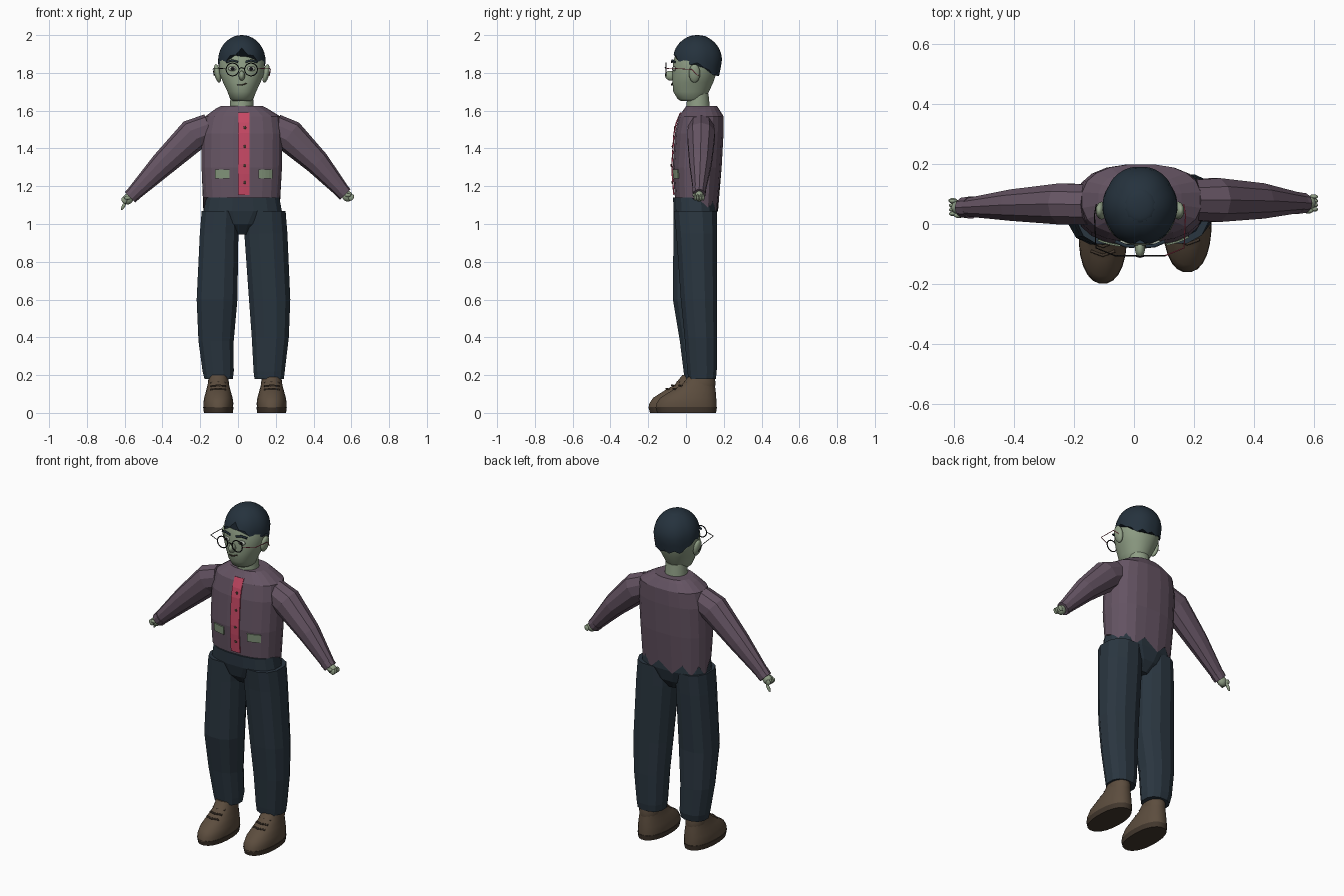
import bpy, bmesh, math
from mathutils import Vector

cube = bpy.data.objects.get("Cube")
if cube:
    bpy.data.objects.remove(cube, do_unlink=True)


def material(name, rgb):
    lin = [((c / 255 + 0.055) / 1.055) ** 2.4 for c in rgb] + [1]
    m = bpy.data.materials.new(name)
    m.use_nodes = True
    m.diffuse_color = lin
    m.node_tree.nodes["Principled BSDF"].inputs["Base Color"].default_value = lin
    return m


SKIN = material("pale green skin", (143, 158, 133))
SHIRT = material("mauve shirt", (101, 84, 99))
PANTS = material("slate trousers", (42, 54, 64))
HAIR = material("dark blue hair", (37, 50, 61))
SHOE = material("brown leather", (92, 77, 62))
SOLE = material("dark brown", (66, 55, 45))
RED = material("red placket", (198, 72, 100))
BLACK = material("black wire", (20, 20, 22))
POCKET = material("grey green pocket", (132, 150, 124))
EYE = material("eye white", (170, 178, 165))
CX = 0.02  # body centre line


def finish(bm, name, mat, smooth=False):
    bmesh.ops.recalc_face_normals(bm, faces=bm.faces)
    me = bpy.data.meshes.new(name)
    bm.to_mesh(me)
    bm.free()
    me.materials.append(mat)
    ob = bpy.data.objects.new(name, me)
    bpy.context.collection.objects.link(ob)
    if smooth:
        bpy.ops.object.select_all(action="DESELECT")
        ob.select_set(True)
        bpy.context.view_layer.objects.active = ob
        bpy.ops.object.shade_smooth_by_angle(angle=math.radians(50))
    return ob


def skin_loops(loops, name, mat, smooth=False):
    """Bridge equal closed loops of points and cap both ends."""
    bm = bmesh.new()
    rows = [[bm.verts.new(p) for p in loop] for loop in loops]
    n = len(rows[0])
    for a, b in zip(rows, rows[1:]):
        for i in range(n):
            j = (i + 1) % n
            bm.faces.new((a[i], a[j], b[j], b[i]))
    bm.faces.new(rows[0])
    bm.faces.new(rows[-1])
    return finish(bm, name, mat, smooth)


def power(v, p):
    return math.copysign(abs(v) ** p, v)


def oval(z, x0, x1, y0, y1, n, p=1.0):
    loop = []
    for i in range(n):
        a = math.tau * (i + 0.5) / n
        loop.append(Vector(((x0 + x1) / 2 + (x1 - x0) / 2 * power(math.cos(a), p),
                            (y0 + y1) / 2 + (y1 - y0) / 2 * power(math.sin(a), p), z)))
    return loop


def loft(name, rings, n, mat, p=1.0, smooth=False):
    return skin_loops([oval(*r, n, p) for r in rings], name, mat, smooth)


def tube(name, rings, n, mat, smooth=False):
    """Limb in the xz plane: rings of x, y, z, depth radius, height radius."""
    pts = [Vector(r[:3]) for r in rings]
    loops = []
    for i, r in enumerate(rings):
        t = (pts[min(i + 1, len(pts) - 1)] - pts[max(i - 1, 0)]).normalized()
        side = t.cross(Vector((0, 1, 0))).normalized()
        angles = [math.tau * (k + 0.5) / n for k in range(n)]
        loops.append([pts[i] + Vector((0, r[3] * math.cos(a), 0)) + side * r[4] * math.sin(a) for a in angles])
    return skin_loops(loops, name, mat, smooth)


def ball(name, loc, size, mat, rot=(0, 0, 0)):
    bpy.ops.mesh.primitive_uv_sphere_add(segments=14, ring_count=8, location=loc, rotation=rot)
    ob = bpy.context.object
    ob.name = name
    ob.scale = size
    ob.data.materials.append(mat)
    bpy.ops.object.shade_smooth()
    return ob


def wire(name, points, mat, r=0.003, closed=False):
    cu = bpy.data.curves.new(name, "CURVE")
    cu.dimensions = "3D"
    cu.bevel_depth = r
    cu.bevel_resolution = 1
    sp = cu.splines.new("POLY")
    sp.points.add(len(points) - 1)
    for q, p in zip(sp.points, points):
        q.co = (*p, 1)
    sp.use_cyclic_u = closed
    cu.materials.append(mat)
    bpy.context.collection.objects.link(bpy.data.objects.new(name, cu))


# Shirt body, with a ragged hem at the back
torso = [(1.14, -.185, .225, -.06, .17), (1.3, -.195, .235, -.072, .19), (1.48, -.195, .238, -.06, .2),
         (1.57, -.175, .225, -.04, .2), (1.61, -.12, .16, -.01, .175), (1.625, -.09, .13, 0, .165)]
loops = [oval(*r, 20, 0.82) for r in torso]
for i, v in enumerate(loops[0]):
    if v.y > 0.07:
        v.z = 1.06 if i % 2 else 1.12
skin_loops(loops, "shirt_body", SHIRT)


def torso_front(x, z):
    for a, b in zip(torso, torso[1:]):
        if z <= b[0]:
            break
    t = (z - a[0]) / (b[0] - a[0])
    _, x0, x1, y0, y1 = [u + (v - u) * t for u, v in zip(a, b)]
    c = min(1, abs(x - (x0 + x1) / 2) / ((x1 - x0) / 2)) ** (1 / 0.82)
    return (y0 + y1) / 2 - (y1 - y0) / 2 * math.sqrt(1 - c * c) ** 0.82


def plate(name, x0, x1, z0, z1, nx, nz, mat):
    """Thin panel that follows the front of the shirt."""
    bm = bmesh.new()
    grid = []
    for k in range(nz + 1):
        z = z0 + (z1 - z0) * k / nz
        xs = [x0 + (x1 - x0) * i / nx for i in range(nx + 1)]
        grid.append([bm.verts.new((x, torso_front(x, z) - 0.004, z)) for x in xs])
    for a, b in zip(grid, grid[1:]):
        for i in range(nx):
            bm.faces.new((a[i], a[i + 1], b[i + 1], b[i]))
    ob = finish(bm, name, mat)
    mod = ob.modifiers.new("thickness", "SOLIDIFY")
    mod.thickness = 0.006
    mod.offset = 0


plate("red_placket", 0, .06, 1.155, 1.59, 2, 8, RED)
plate("pocket_right", -.12, -.045, 1.24, 1.288, 4, 1, POCKET)
plate("pocket_left", .108, .182, 1.24, 1.288, 4, 1, POCKET)
for z in (1.22, 1.31, 1.41, 1.51):
    ball("button", (.036, torso_front(.036, z) - .008, z), (.008, .003, .008), SOLE)

# Sleeves, cuffs and hands
arms = {"left": [(.19, .08, 1.505, .07, .08), (.27, .08, 1.468, .077, .087), (.42, .077, 1.325, .062, .066),
                 (.562, .07, 1.163, .032, .038)],
        "right": [(-.15, .065, 1.505, .07, .08), (-.235, .067, 1.473, .072, .087), (-.4, .063, 1.315, .055, .066),
                  (-.565, .055, 1.148, .03, .038)]}
for side, rings in arms.items():
    s = 1 if side == "left" else -1
    tube("sleeve_" + side, rings, 10, SHIRT)
    x, y, z = rings[-1][:3]
    tube("cuff_" + side, [(x - s * .02, y, z + .02, .038, .041), (x + s * .006, y, z - .006, .034, .039)], 10, SHIRT)
    ball("palm_" + side, (x + s * .018, y, z - .016), (.03, .024, .028), SKIN, (0, s * .8, 0))
    for k in range(4):
        ball("finger_" + side, (x + s * .038, y - .021 + k * .014, z - .022), (.014, .008, .018), SKIN, (0, s * .5, 0))
    ball("thumb_" + side, (x + s * .02, y - .026, z - .01), (.017, .009, .01), SKIN)
ball("pointing_finger", (-.605, .078, 1.097), (.009, .009, .026), SKIN, (0, .5, 0))

# Trousers
loft("trouser_waist", [(.945, -.03, .075, 0, .11), (1.0, -.1, .14, -.05, .15), (1.07, -.185, .235, -.068, .168),
                       (1.14, -.172, .222, -.07, .165)], 16, PANTS, 0.8)
loft("trouser_leg_left", [(.18, .085, .245, .01, .16), (.22, .08, .25, .005, .165), (.4, .07, .272, -.01, .168),
                          (.6, .055, .28, -.03, .168), (.95, .03, .265, -.055, .168), (1.07, .03, .255, -.068, .168)],
     12, PANTS, 0.85)
loft("trouser_leg_right", [(.18, -.18, -.025, -.01, .13), (.22, -.19, -.02, -.015, .14), (.38, -.212, -.02, -.035, .14),
                           (.6, -.222, 0, -.072, .135), (.95, -.205, .005, -.07, .155), (1.07, -.195, .01, -.07, .16)],
     12, PANTS, 0.85)

# Shoes: height, half width, toe and heel
shoe = [(.025, .078, -.2, .125), (.05, .08, -.195, .125), (.08, .076, -.175, .123), (.115, .066, -.12, .12),
        (.15, .057, -.06, .115), (.2, .05, -.02, .11)]
for side, x, dy in (("left", .178, .038), ("right", -.104, 0)):
    def ring(z, w, toe, heel):
        return (z, x - w, x + w, toe + dy, heel + dy)
    loft("shoe_" + side, [ring(*r) for r in shoe], 24, SHOE, 0.9, True)
    loft("sole_" + side, [ring(0, .077, -.192, .122), ring(.03, .081, -.2, .127)], 24, SOLE, 0.9, True)
    loft("ankle_collar_" + side, [ring(.135, .055, -.025, .117), ring(.16, .057, -.022, .12),
                                  ring(.185, .053, -.015, .115)], 16, SHOE, 1, True)
    for k in range(3):
        y, z = -.105 + k * .03 + dy, .128 + k * .018
        wire("shoelace_" + side, [(x - .04, y + .015, z - .004), (x, y, z), (x + .04, y + .015, z - .004)], SOLE, .005)

# Neck and head
loft("neck", [(1.59, CX - .066, CX + .066, 0, .13), (1.69, CX - .06, CX + .06, .005, .12)], 16, SKIN, 1, True)
face = [(1.65, .045, -.025, .085), (1.662, .062, -.045, .1), (1.7, .076, -.068, .122), (1.75, .1, -.072, .145),
        (1.8, .12, -.072, .162), (1.86, .122, -.068, .172), (1.92, .105, -.05, .16), (1.97, .06, -.01, .12)]
loft("head", [(z, CX - w, CX + w, f, b) for z, w, f, b in face], 28, SKIN, 0.95, True)

# Hair cap, its lower edge following the hairline
hairline = [(0, 1.925), (.5, 1.885), (.85, 1.855), (1.4, 1.85), (1.8, 1.84), (2.2, 1.795), (3.2, 1.79)]


def hair_edge(d):
    for (a, u), (b, v) in zip(hairline, hairline[1:]):
        if d <= b:
            return u + (v - u) * (d - a) / (b - a)


def hair_point(i, t):
    d = math.tau * i / 48 - math.pi
    edge = hair_edge(abs(d)) + .008 * math.cos(i * math.pi / 2)
    z = 2 - (2 - edge) * t ** 1.7
    h = max(0, (z - 1.865) / .135)
    r = math.sqrt(max(0, 1 - h * h)) * (1 + .02 * abs(math.sin(i * math.pi / 8)))
    if h == 0:
        r -= (1.865 - z) * 1.5 * max(0, -math.cos(d))
    return (CX + .123 * r * math.sin(d), .06 - .131 * r * math.cos(d), z)


skin_loops([[hair_point(i, t / 8) for i in range(48)] for t in range(1, 9)], "hair", HAIR, True)
ball("hair_crown", (CX, .06, 1.98), (.055, .06, .02), HAIR)

# Face details and glasses
ball("nose", (CX, -.082, 1.785), (.017, .03, .026), SKIN, (-.35, 0, 0))
wire("mouth", [(-.005, -.073, 1.735), (.02, -.077, 1.735), (.045, -.072, 1.745)], SOLE, .0035)
for side, s in (("left", 1), ("right", -1)):
    x = CX + s * .049
    ball("eye_" + side, (x, -.062, 1.822), (.023, .01, .013), EYE)
    ball("pupil_" + side, (x, -.07, 1.822), (.01, .004, .01), BLACK)
    wire("eyebrow_" + side, [(CX + s * .02, -.075, 1.858), (CX + s * .05, -.072, 1.866),
                             (CX + s * .082, -.058, 1.857)], HAIR, .006)
    ball("ear_" + side, (CX + s * .128, .045, 1.797), (.018, .03, .05), SKIN, (0, s * .2, 0))
    rim = [math.tau * k / 20 for k in range(20)]
    wire("glasses_rim_" + side, [(x + .034 * math.cos(a), -.106, 1.818 + .034 * math.sin(a)) for a in rim],
         BLACK, .003, True)
    wire("glasses_temple_" + side, [(x + s * .034, -.106, 1.822), (CX + s * .147, -.08, 1.825),
                                    (CX + s * .152, .03, 1.818), (CX + s * .146, .065, 1.785)],
         RED if s > 0 else BLACK, .002)
wire("glasses_bridge", [(CX - .015, -.106, 1.822), (CX, -.11, 1.828), (CX + .015, -.106, 1.822)], BLACK)
